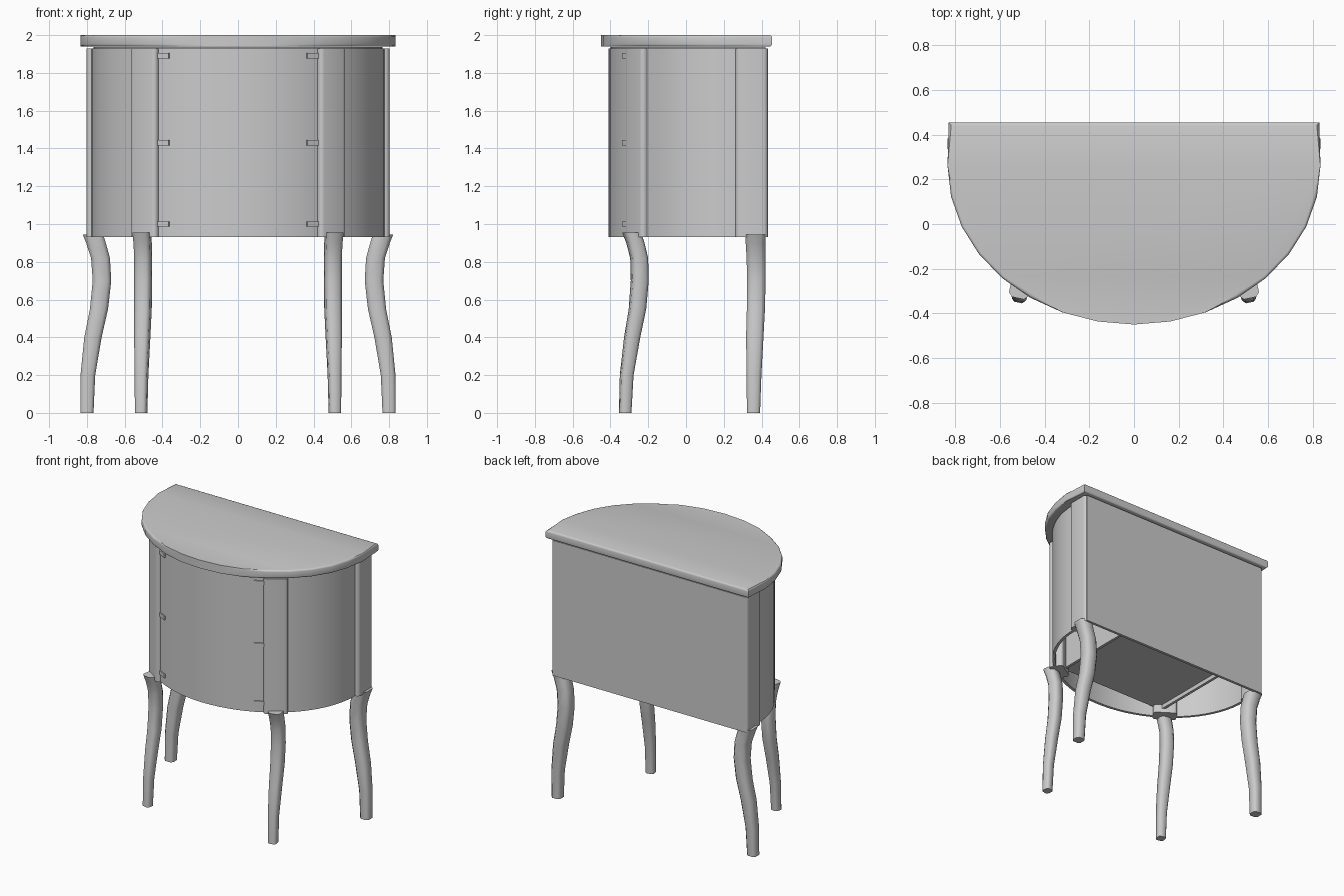
import bpy, bmesh, math
from mathutils import Vector, Matrix

if "Cube" in bpy.data.objects:
    bpy.data.objects.remove(bpy.data.objects["Cube"])

mat = bpy.data.materials.new("plain grey")
mat.diffuse_color = (0.6, 0.6, 0.6, 1)
mat.use_nodes = True
mat.node_tree.nodes["Principled BSDF"].inputs["Base Color"].default_value = mat.diffuse_color


def finish(bm, name, angle=35):
    bmesh.ops.recalc_face_normals(bm, faces=bm.faces)
    me = bpy.data.meshes.new(name)
    bm.to_mesh(me)
    bm.free()
    me.shade_smooth()
    me.set_sharp_from_angle(angle=math.radians(angle))
    me.materials.append(mat)
    ob = bpy.data.objects.new(name, me)
    bpy.context.collection.objects.link(ob)
    return ob


def prism(name, pts, z0, z1, bevel=0.0):
    """Extruded outline; optional bevel on the rims."""
    bm = bmesh.new()
    lo = [bm.verts.new((x, y, z0)) for x, y in pts]
    hi = [bm.verts.new((x, y, z1)) for x, y in pts]
    bm.faces.new(lo)
    bm.faces.new(hi)
    n = len(pts)
    for i in range(n):
        j = (i + 1) % n
        bm.faces.new((lo[i], lo[j], hi[j], hi[i]))
    if bevel:
        rim = [e for e in bm.edges if abs(e.verts[0].co.z - e.verts[1].co.z) < 1e-5]
        bmesh.ops.bevel(bm, geom=rim, offset=bevel, segments=3, affect='EDGES', profile=0.5)
    return finish(bm, name)


def wall(name, outer, inner, z0, z1):
    """Thin curved wall between two matching outlines."""
    bm = bmesh.new()
    rows = [[bm.verts.new((*o, z0)), bm.verts.new((*o, z1)),
             bm.verts.new((*i, z1)), bm.verts.new((*i, z0))] for o, i in zip(outer, inner)]
    for a, b in zip(rows, rows[1:]):
        for k in range(4):
            m = (k + 1) % 4
            bm.faces.new((a[k], a[m], b[m], b[k]))
    bm.faces.new(rows[0])
    bm.faces.new(rows[-1])
    return finish(bm, name)


def box(name, x0, x1, y0, y1, z0, z1, bevel=0.0, turn=0.0, upright=False):
    bm = bmesh.new()
    bmesh.ops.create_cube(bm, size=1)
    bmesh.ops.scale(bm, vec=(x1 - x0, y1 - y0, z1 - z0), verts=bm.verts)
    if bevel:
        edges = [e for e in bm.edges
                 if not upright or abs(e.verts[0].co.z - e.verts[1].co.z) > 0.01]
        bmesh.ops.bevel(bm, geom=edges, offset=bevel, segments=4, affect='EDGES', profile=0.5)
    bmesh.ops.rotate(bm, matrix=Matrix.Rotation(turn, 3, 'Z'), verts=bm.verts)
    bmesh.ops.translate(bm, vec=((x0 + x1) / 2, (y0 + y1) / 2, (z0 + z1) / 2), verts=bm.verts)
    return finish(bm, name)


def arc(a, b, t0, t1, n):
    """Points on the half-moon curve, angle measured from the front."""
    return [(a * math.sin(t0 + (t1 - t0) * i / n), 0.26 - b * math.cos(t0 + (t1 - t0) * i / n))
            for i in range(n + 1)]


def leg(name, rows, side, turn):
    """Curved leg: rows of (z, x, y, half width), chamfered square section."""
    bm = bmesh.new()
    rings = []
    rot = Matrix.Rotation(turn, 2)
    for z, x, y, r in rows:
        c = 0.6 * r
        sec = [(r, -c), (r, c), (c, r), (-c, r), (-r, c), (-r, -c), (-c, -r), (c, -r)]
        ring = []
        for p in sec:
            q = rot @ Vector(p)
            ring.append(bm.verts.new((side * (x + q.x), y + q.y, z)))
        rings.append(ring)
    for a, b in zip(rings, rings[1:]):
        for k in range(8):
            m = (k + 1) % 8
            bm.faces.new((a[k], a[m], b[m], b[k]))
    bm.faces.new(rings[0])
    bm.faces.new(rings[-1])
    return finish(bm, name, 50)


H = math.pi / 2
Z0, Z1 = 0.93, 1.93

# half-moon top
prism("table_top", [(-0.83, 0.455)] + arc(0.835, 0.71, -H, H, 16) + [(0.83, 0.455)],
      1.94, 2.0, 0.012)

# cover board joining case and top
prism("case_top_board", [(-0.75, 0.42)] + arc(0.765, 0.66, -H, H, 32) + [(0.75, 0.42)], 1.90, 1.938)

# bowed drawer front
T = math.asin(0.46 / 0.775)
wall("drawer_front", arc(0.775, 0.67, -T, T, 16), arc(0.755, 0.65, -T, T, 16), Z0, Z1)

# back panel
box("back_panel", -0.79, 0.79, 0.415, 0.435, Z0, Z1)

# drawer compartment floor
box("inner_floor", -0.43, 0.43, -0.27, 0.42, 0.99, 1.01)

FRONT = [(0.0, 0.513, -0.322, 0.030), (0.2, 0.511, -0.314, 0.033), (0.4, 0.507, -0.285, 0.039),
         (0.55, 0.503, -0.257, 0.042), (0.7, 0.502, -0.245, 0.043), (0.82, 0.502, -0.248, 0.043),
         (0.9, 0.505, -0.268, 0.044), (0.955, 0.51, -0.288, 0.045)]
BACK = [(0.0, 0.800, 0.357, 0.035), (0.2, 0.795, 0.360, 0.039), (0.4, 0.768, 0.364, 0.046),
        (0.55, 0.736, 0.370, 0.048), (0.7, 0.720, 0.372, 0.049), (0.82, 0.728, 0.371, 0.050),
        (0.9, 0.752, 0.368, 0.052), (0.945, 0.768, 0.368, 0.054)]

for side, label in ((-1, "left"), (1, "right")):
    # curved side panel
    def flip(pts):
        return [(side * x, y) for x, y in pts]
    wall("side_panel_" + label,
         flip(arc(0.775, 0.67, T, H, 12) + [(0.775, 0.30)]),
         flip(arc(0.755, 0.65, T, H, 12) + [(0.755, 0.30)]), Z0, Z1)

    # front post, turned to follow the curve
    cx, cy = side * 0.478, -0.238
    box("front_post_" + label, cx - 0.082, cx + 0.082, cy - 0.05, cy + 0.05, Z0, Z1,
        0.022, side * math.radians(34), True)

    # back post
    xs = sorted((side * 0.735, side * 0.803))
    box("back_post_" + label, xs[0], xs[1], 0.262, 0.434, Z0, Z1, 0.025, 0, True)

    # inner partition
    xs = sorted((side * 0.43, side * 0.45))
    box("partition_" + label, xs[0], xs[1], -0.24, 0.42, 0.96, 1.91)

    # short rail ends beside the drawers
    for k, z in enumerate((1.0, 1.43, 1.89)):
        cx, cy = side * 0.405, -0.304
        box("rail_end_%s_%d" % (label, k + 1), cx - 0.05, cx + 0.05, cy - 0.014, cy + 0.014,
            z - 0.014, z + 0.014, 0, side * math.radians(27))

    # legs
    leg("front_leg_" + label, FRONT, side, math.radians(12))
    leg("back_leg_" + label, BACK, side, 0)
